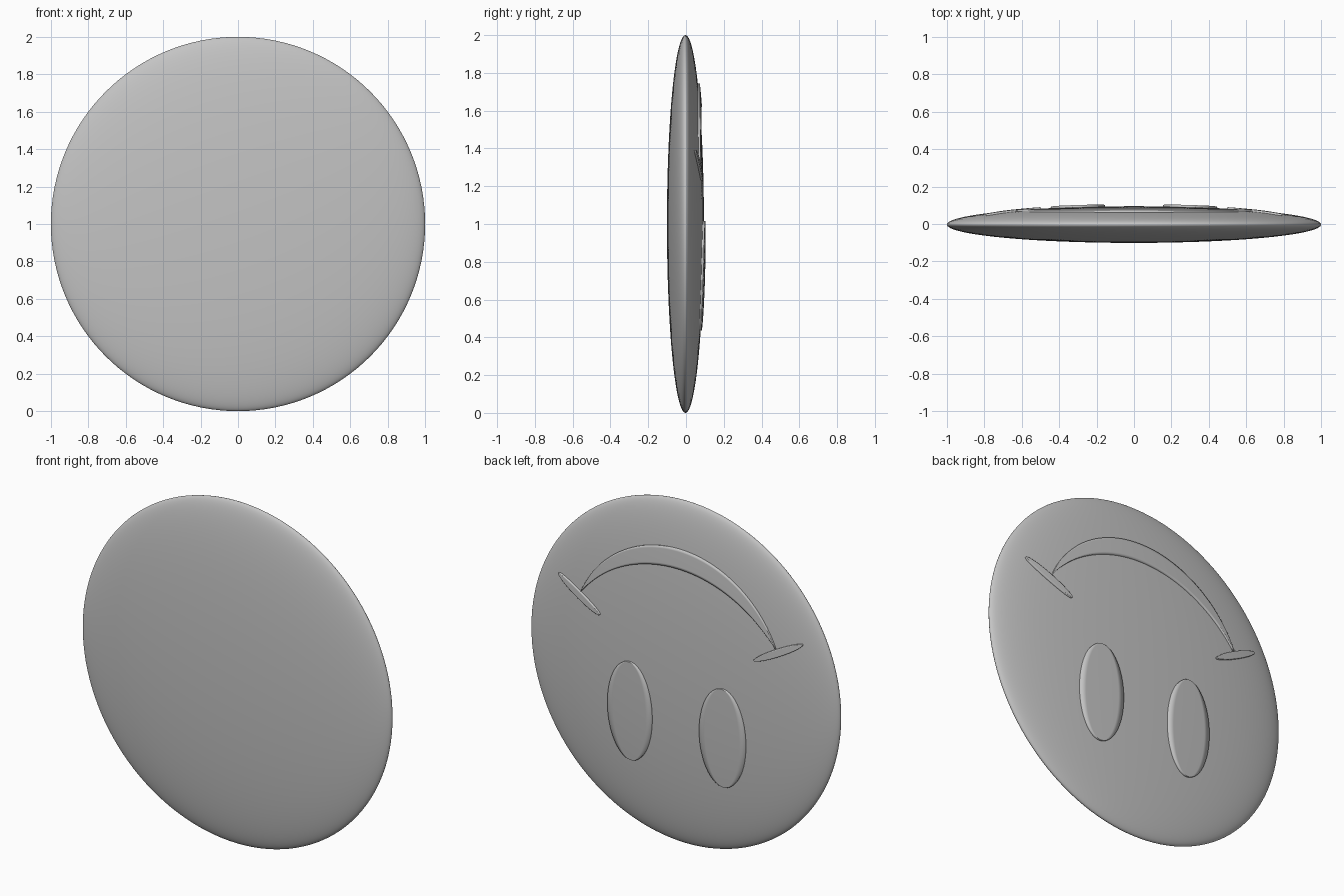
import bpy, bmesh, math

old = bpy.data.objects.get("Cube")
if old:
    bpy.data.objects.remove(old, do_unlink=True)

CENTRE_Y, DEPTH, RAISE = -0.003, 0.098, 0.011

grey = bpy.data.materials.new("plain grey")
grey.use_nodes = True
GREY = (0.55, 0.55, 0.55, 1)
grey.diffuse_color = GREY
grey.node_tree.nodes["Principled BSDF"].inputs["Base Color"].default_value = GREY


def finish(obj):
    obj.data.materials.append(grey)
    bpy.ops.object.select_all(action="DESELECT")
    obj.select_set(True)
    bpy.context.view_layer.objects.active = obj
    bpy.ops.object.shade_smooth_by_angle(angle=math.radians(40))


def on_disc(x, z):
    """Point slightly above the back of the disc; z is measured from its middle."""
    y = CENTRE_Y + RAISE + DEPTH * math.sqrt(max(0, 1 - x * x - z * z))
    return (x, y, z + 1)


def raised_patch(name, lower, upper, cols=64, rows=8):
    """Thin plate hugging the back of the disc between two edge curves."""
    bm = bmesh.new()
    grid = []
    for i in range(cols + 1):
        (xa, za), (xb, zb) = lower(i / cols), upper(i / cols)
        grid.append([bm.verts.new(on_disc(xa + (xb - xa) * j / rows, za + (zb - za) * j / rows))
                     for j in range(rows + 1)])
    for a, b in zip(grid, grid[1:]):
        for j in range(rows):
            bm.faces.new((a[j], a[j + 1], b[j + 1], b[j]))
    bmesh.ops.remove_doubles(bm, verts=bm.verts, dist=0.0003)
    bm.normal_update()
    bmesh.ops.reverse_faces(bm, faces=[f for f in bm.faces if f.normal.y < 0])
    mesh = bpy.data.meshes.new(name)
    bm.to_mesh(mesh)
    bm.free()
    obj = bpy.data.objects.new(name, mesh)
    bpy.context.collection.objects.link(obj)
    solid = obj.modifiers.new("thickness", "SOLIDIFY")
    solid.thickness = 0.02
    solid.offset = -1
    finish(obj)


def half_ellipse(cx, cz, long, short, tilt, side):
    """One edge of a tilted ellipse as a curve over 0..1."""
    def curve(t):
        a = math.pi * t
        u, v = -long * math.cos(a), side * short * math.sin(a)
        return (cx + u * math.cos(tilt) - v * math.sin(tilt),
                cz + u * math.sin(tilt) + v * math.cos(tilt))
    return curve


def arc(half_width, base, top):
    """Circular arc rising from base at both ends to top in the middle."""
    rise = top - base
    radius = (half_width ** 2 + rise ** 2) / (2 * rise)
    span = math.asin(half_width / radius)

    def curve(t):
        a = span * (2 * t - 1)
        return radius * math.sin(a), top - radius + radius * math.cos(a)
    return curve


# Lens-shaped body
bpy.ops.mesh.primitive_uv_sphere_add(segments=128, ring_count=64, radius=1,
                                     location=(0, CENTRE_Y, 1),
                                     rotation=(math.pi / 2, 0, 0))
body = bpy.context.object
body.name = "disc_body"
body.scale.z = DEPTH
finish(body)

# Crescent mouth
raised_patch("mouth", arc(0.63, 0.33, 0.635), arc(0.63, 0.33, 0.745))

# Eyes and mouth corners on both sides
for side, label in ((1, "left"), (-1, "right")):
    eye = (side * 0.30, -0.273, 0.29, 0.145, math.pi / 2)
    raised_patch(label + "_eye", half_ellipse(*eye, -1), half_ellipse(*eye, 1))
    corner = (side * 0.645, 0.311, 0.165, 0.021, side * math.radians(28))
    raised_patch(label + "_mouth_corner", half_ellipse(*corner, -1), half_ellipse(*corner, 1))
